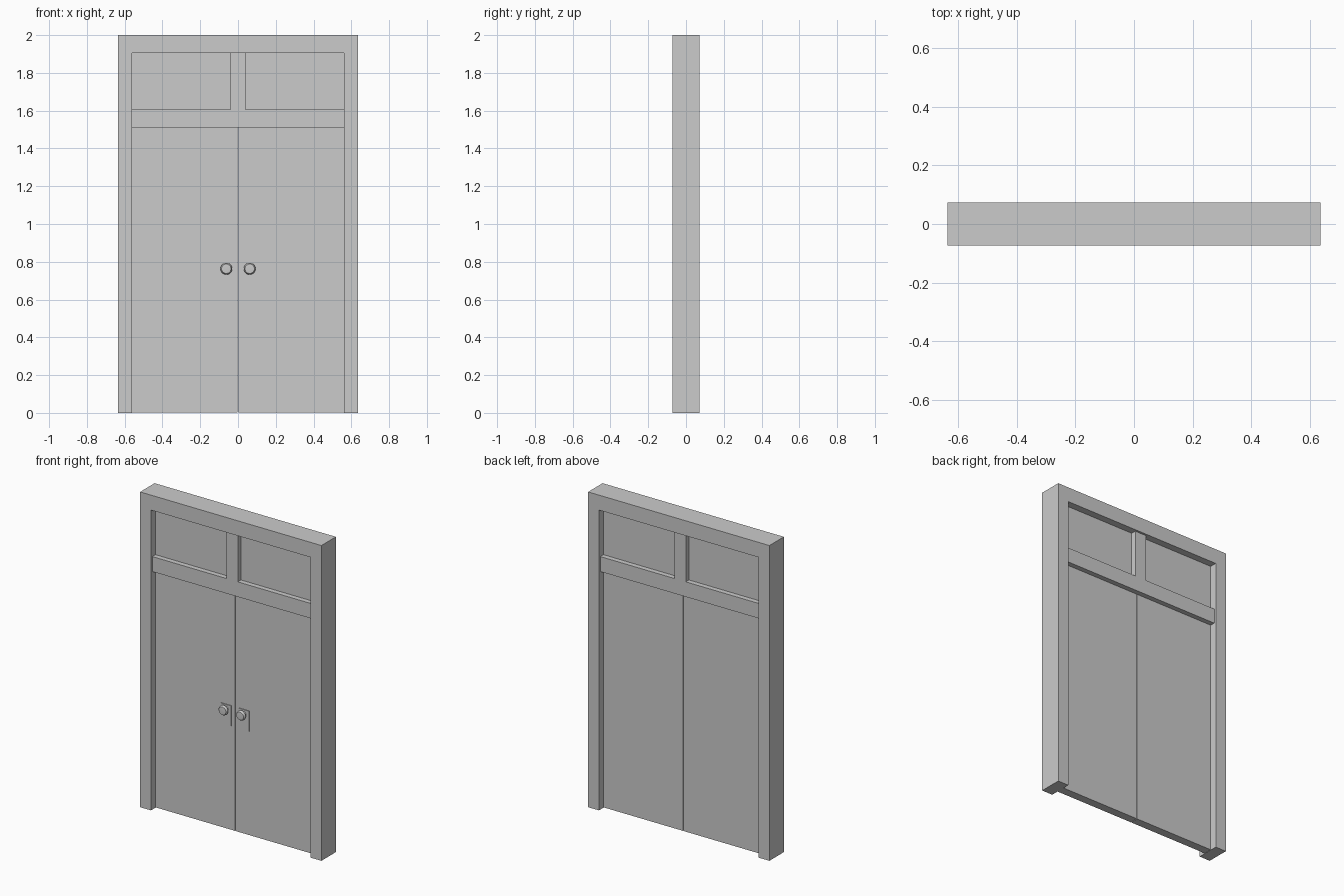
import bpy, bmesh, math
from mathutils import Matrix

if "Cube" in bpy.data.objects:
    bpy.data.objects.remove(bpy.data.objects["Cube"])

HALF_W, HALF_D, HEIGHT = 0.636, 0.0725, 2.0
OPEN_X, OPEN_TOP = 0.56, 1.905
BAR_LOW, BAR_TOP, BAR_D = 1.51, 1.605, 0.059
DOOR_D = 0.027


def finish(name, bm):
    bmesh.ops.recalc_face_normals(bm, faces=bm.faces)
    mesh = bpy.data.meshes.new(name)
    bm.to_mesh(mesh)
    bm.free()
    obj = bpy.data.objects.new(name, mesh)
    bpy.context.collection.objects.link(obj)
    return obj


def prism(name, outline, y0, y1):
    """Extrude an x/z outline from y0 to y1."""
    bm = bmesh.new()
    face = bm.faces.new([bm.verts.new((x, y0, z)) for x, z in outline])
    out = bmesh.ops.extrude_face_region(bm, geom=[face])
    verts = [v for v in out["geom"] if isinstance(v, bmesh.types.BMVert)]
    bmesh.ops.translate(bm, verts=verts, vec=(0, y1 - y0, 0))
    return finish(name, bm)


def box(name, x0, x1, y0, y1, z0, z1):
    return prism(name, [(x0, z0), (x1, z0), (x1, z1), (x0, z1)], y0, y1)


def lathe(name, profile, x, z, steps=32):
    """Spin a (radius, y) profile around a y axis through x, z."""
    bm = bmesh.new()
    verts = [bm.verts.new((r, y, 0)) for r, y in profile]
    edges = [bm.edges.new(pair) for pair in zip(verts, verts[1:])]
    bmesh.ops.spin(bm, geom=verts + edges, cent=(0, 0, 0), axis=(0, 1, 0),
                   angle=math.tau, steps=steps)
    bmesh.ops.remove_doubles(bm, verts=bm.verts, dist=1e-5)
    bmesh.ops.transform(bm, matrix=Matrix.Translation((x, 0, z)), verts=bm.verts)
    obj = finish(name, bm)
    bpy.ops.object.select_all(action='DESELECT')
    bpy.context.view_layer.objects.active = obj
    obj.select_set(True)
    bpy.ops.object.shade_smooth_by_angle(angle=math.radians(35))
    return obj


# Outer frame, open at the floor
prism("door_frame", [(-HALF_W, 0), (-OPEN_X, 0), (-OPEN_X, OPEN_TOP), (OPEN_X, OPEN_TOP),
                     (OPEN_X, 0), (HALF_W, 0), (HALF_W, HEIGHT), (-HALF_W, HEIGHT)],
      -HALF_D, HALF_D)

# Transom bar and the short post above it
box("transom_bar", -OPEN_X, OPEN_X, -BAR_D, BAR_D, BAR_LOW, BAR_TOP)
box("transom_post", -0.04, 0.04, -BAR_D, BAR_D, BAR_TOP, OPEN_TOP)

# Knob profile: neck, rounded head, flat front
KNOB = [(0, -DOOR_D), (0.017, -DOOR_D), (0.014, -0.044), (0.023, -0.047),
        (0.03, -0.053), (0.031, -0.058), (0.03, -0.063), (0.025, -0.069), (0, -0.071)]

# Both leaves with their panes, lock plates and knobs
for side, s in (("left", -1), ("right", 1)):
    def part(name, a, b, *rest):
        return box(f"{side}_{name}", min(s * a, s * b), max(s * a, s * b), *rest)

    part("pane", 0.04, OPEN_X, -DOOR_D, DOOR_D, BAR_TOP, OPEN_TOP)
    part("door", 0.002, OPEN_X, -DOOR_D, DOOR_D, 0.002, BAR_LOW)
    part("lock_plate", 0.027, 0.098, -DOOR_D - 0.005, -DOOR_D, 0.66, 0.79)
    lathe(f"{side}_knob", KNOB, s * 0.062, 0.763)
